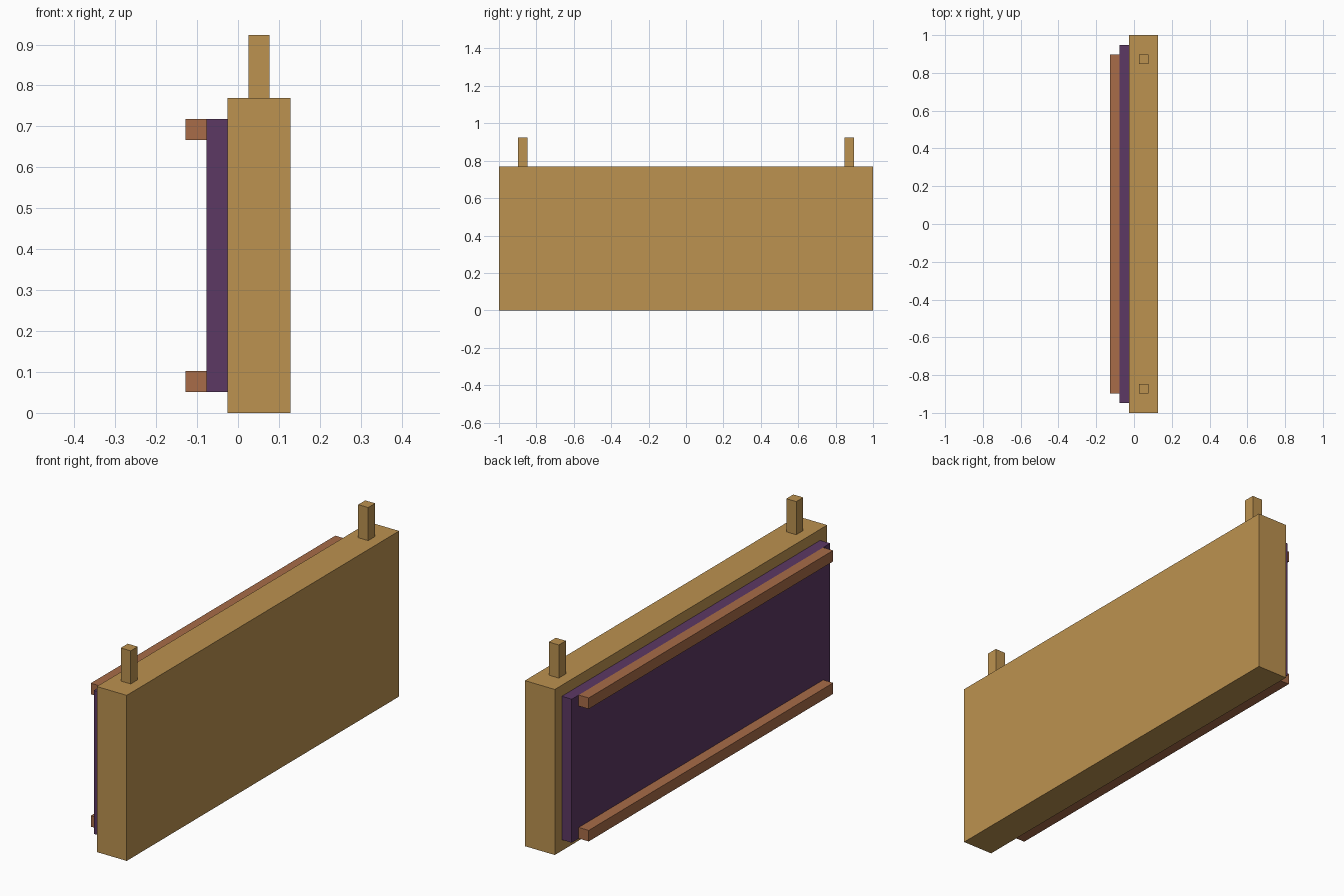
import bpy

cube = bpy.data.objects.get("Cube")
if cube:
    bpy.data.objects.remove(cube, do_unlink=True)


def material(name, rgb):
    m = bpy.data.materials.new(name)
    m.use_nodes = True
    colour = (*rgb, 1.0)
    m.diffuse_color = colour
    m.node_tree.nodes["Principled BSDF"].inputs["Base Color"].default_value = colour
    return m


def box(name, x, y, z, mat):
    """Box from (min, max) ranges on each axis."""
    bpy.ops.mesh.primitive_cube_add(size=1)
    ob = bpy.context.object
    ob.name = ob.data.name = name
    ob.location = [(a + b) / 2 for a, b in (x, y, z)]
    ob.scale = [b - a for a, b in (x, y, z)]
    bpy.ops.object.transform_apply(location=True, rotation=False, scale=True)
    ob.data.materials.append(mat)
    return ob


wood = material("golden wood", (0.503, 0.287, 0.080))
purple = material("dark purple", (0.107, 0.040, 0.127))
copper = material("copper brown", (0.392, 0.150, 0.065))

U = 2 / 39           # thickness of panel, rails and pegs
X0 = -2.5 * U        # outer face of the rails

# Main board and the panel on its right side
box("board", (X0 + 2 * U, X0 + 5 * U), (-1, 1), (0, 15 * U), wood)
box("panel", (X0 + U, X0 + 2 * U), (-1 + U, 1 - U), (U, 14 * U), purple)

# Rails along the bottom and top edges of the panel
for name, z in (("bottom_rail", U), ("top_rail", 13 * U)):
    box(name, (X0, X0 + U), (-1 + 2 * U, 1 - 2 * U), (z, z + U), copper)

# Hanging pegs standing on the board
for name, y in (("front_peg", -1 + 2 * U), ("back_peg", 1 - 3 * U)):
    box(name, (X0 + 3 * U, X0 + 4 * U), (y, y + U), (15 * U, 18 * U), wood)
